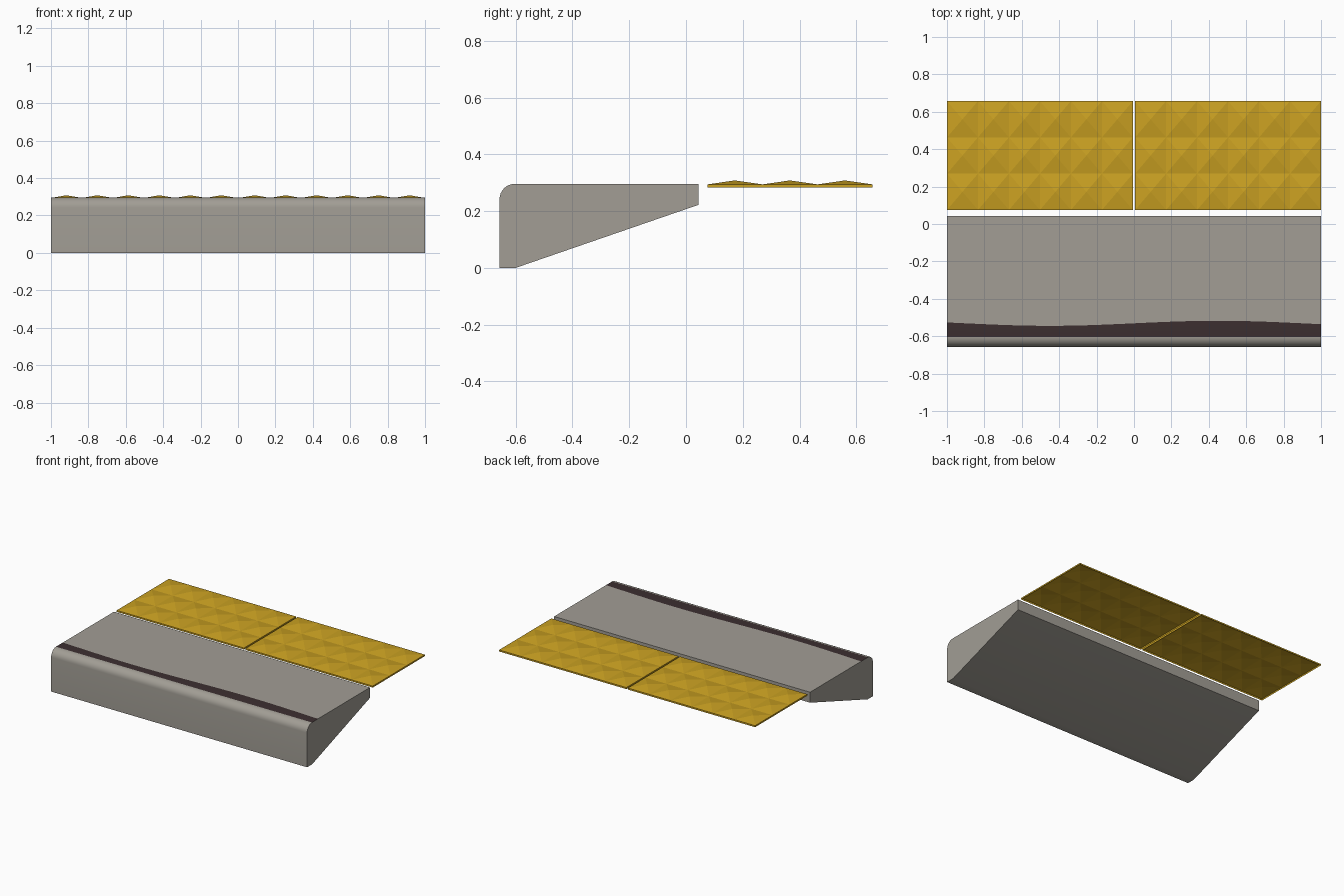
import bpy, bmesh, math

if "Cube" in bpy.data.objects:
    bpy.data.objects.remove(bpy.data.objects["Cube"])


def material(name, rgb):
    m = bpy.data.materials.new(name)
    m.diffuse_color = (*rgb, 1)
    m.use_nodes = True
    m.node_tree.nodes["Principled BSDF"].inputs["Base Color"].default_value = m.diffuse_color
    return m


CONCRETE = material("concrete grey", (0.36, 0.34, 0.30))
DARK = material("dark brown edge", (0.045, 0.028, 0.030))
GOLD = material("tactile yellow", (0.60, 0.36, 0.016))


def finish(bm, name, mats):
    bmesh.ops.recalc_face_normals(bm, faces=bm.faces)
    me = bpy.data.meshes.new(name)
    bm.to_mesh(me)
    bm.free()
    ob = bpy.data.objects.new(name, me)
    bpy.context.collection.objects.link(ob)
    for m in mats:
        me.materials.append(m)
    return ob


# Platform edge block: side profile swept along x, with a wavy painted strip
FRONT, BACK, TOP, R = -0.657, 0.044, 0.296, 0.054
ARC, STEPS = 8, 40


def profile(x):
    pts = [(BACK, 0.222), (-0.60, 0.0), (FRONT, 0.0)]
    for i in range(ARC + 1):
        a = math.pi / 2 * i / ARC
        pts.append((FRONT + R - R * math.cos(a), TOP - R + R * math.sin(a)))
    pts.append((-0.531 + 0.0135 * math.sin(math.pi * x / 0.9), TOP))
    pts.append((BACK, TOP))
    return pts


bm = bmesh.new()
rings = []
for s in range(STEPS + 1):
    x = -1 + 2 * s / STEPS
    rings.append([bm.verts.new((x, y, z)) for y, z in profile(x)])
n = len(rings[0])
strip = n - 3                      # segment between rounded nose and wavy line
for a, b in zip(rings, rings[1:]):
    for i in range(n):
        j = (i + 1) % n
        f = bm.faces.new((a[i], a[j], b[j], b[i]))
        f.material_index = 1 if i == strip else 0
bm.faces.new(rings[0])
bm.faces.new(rings[-1])
block = finish(bm, "platform_edge", [CONCRETE, DARK])
bpy.context.view_layer.objects.active = block
block.select_set(True)
bpy.ops.object.shade_smooth_by_angle(angle=math.radians(30))


# Tactile tiles: thin rims topped with a 6 x 3 grid of low pyramids, open below
def tile(name, x0, x1, y0=0.075, y1=0.657, cols=6, rows=3):
    bottom, base, peak = 0.283, 0.294, 0.308
    bm = bmesh.new()
    grid = [[bm.verts.new((x0 + (x1 - x0) * i / cols, y0 + (y1 - y0) * j / rows, base))
             for j in range(rows + 1)] for i in range(cols + 1)]
    for i in range(cols):
        for j in range(rows):
            c = [grid[i][j], grid[i + 1][j], grid[i + 1][j + 1], grid[i][j + 1]]
            mid = (c[0].co + c[2].co) / 2
            tip = bm.verts.new((mid.x, mid.y, peak))
            for k in range(4):
                bm.faces.new((c[k], c[(k + 1) % 4], tip))
    rim = [e for e in bm.edges if e.is_boundary]
    new = bmesh.ops.extrude_edge_only(bm, edges=rim)["geom"]
    for v in new:
        if isinstance(v, bmesh.types.BMVert):
            v.co.z = bottom
    ob = finish(bm, name, [GOLD])
    # open sheet: make sure the pyramids face up
    if ob.data.polygons[0].normal.z < 0:
        ob.data.flip_normals()


tile("tactile_tile_left", -1.0, -0.006)
tile("tactile_tile_right", 0.006, 1.0)
